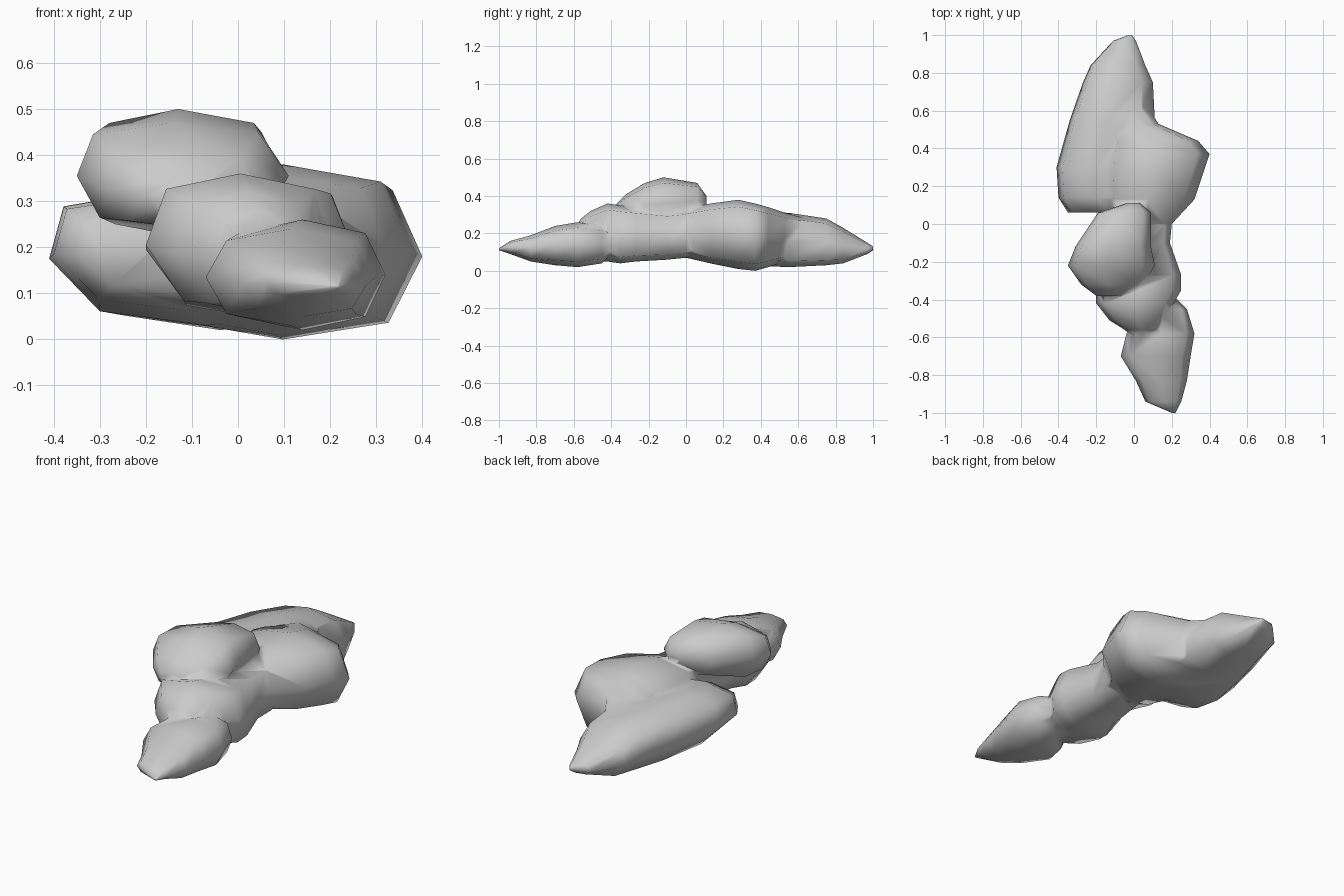
import bpy
import bmesh
from math import cos, sin, tau

if "Cube" in bpy.data.objects:
    bpy.data.objects.remove(bpy.data.objects["Cube"], do_unlink=True)

SIDES = 8

stone = bpy.data.materials.new("stone grey")
stone.use_nodes = True
grey = (0.6, 0.6, 0.6, 1)
stone.diffuse_color = grey
stone.node_tree.nodes["Principled BSDF"].inputs["Base Color"].default_value = grey


def rounded(value, power):
    """Keep the sign while making an oval boxier."""
    return abs(value) ** power * (1 if value >= 0 else -1)


def lobe(name, power, crest, keel, stations):
    """Loft oval rings; each station is y, left, right, bottom, top.
    Crest and keel shift the top and underside sideways."""
    bm = bmesh.new()
    rings = []
    for y, left, right, bottom, top in stations:
        cx, cz = (left + right) / 2, (bottom + top) / 2
        rx, rz = (right - left) / 2, (top - bottom) / 2
        ring = []
        for i in range(SIDES):
            angle = tau * i / SIDES
            across = rounded(cos(angle), power)
            up = rounded(sin(angle), power)
            across += (crest if up > 0 else keel) * up * up
            ring.append(bm.verts.new((cx + rx * across, y, cz + rz * up)))
        rings.append(ring)
    for near, far in zip(rings, rings[1:]):
        for i in range(SIDES):
            j = (i + 1) % SIDES
            bm.faces.new((near[i], near[j], far[j], far[i]))
    bm.faces.new(rings[0])
    bm.faces.new(rings[-1])
    bmesh.ops.recalc_face_normals(bm, faces=bm.faces)
    mesh = bpy.data.meshes.new(name)
    bm.to_mesh(mesh)
    bm.free()
    mesh.materials.append(stone)
    obj = bpy.data.objects.new(name, mesh)
    bpy.context.collection.objects.link(obj)
    return obj


# Middle mass, from the front neck to the waist, undercut on its right
body = lobe("rock_body", .7, 0, .3, [
    (-.62, .02, .1, .1, .2), (-.56, -.05, .14, .06, .28),
    (-.51, -.13, .17, .05, .32), (-.42, -.2, .21, .05, .36),
    (-.35, -.2, .25, .04, .35), (-.27, -.16, .25, .05, .34),
    (-.1, -.12, .19, .06, .32), (0, -.12, .2, .07, .33),
    (.1, -.08, .2, .1, .3)])

# Wide bulge at the back left
shoulder = lobe("shoulder_lobe", .65, -.05, -.1, [
    (-.1, -.06, .16, .1, .29), (0, -.12, .2, .07, .33),
    (.13, -.15, .32, .04, .36), (.28, -.15, .37, .01, .38),
    (.37, -.15, .4, 0, .36), (.44, -.12, .34, .02, .34),
    (.53, -.14, .13, .05, .31), (.64, -.16, .06, .08, .28)])

# Long tapering lobe at the back
back = lobe("back_lobe", .7, -.15, .35, [
    (.06, -.35, .02, .1, .27), (.14, -.4, .06, .06, .31),
    (.3, -.41, .1, .03, .32), (.55, -.34, .11, .02, .31),
    (.75, -.27, .1, .03, .28), (.84, -.23, .06, .04, .23),
    (.97, -.11, .01, .09, .15), (1, -.03, -.01, .11, .13)])

# Pointed lobe at the front
front = lobe("front_lobe", .8, 0, 0, [
    (-1, .2, .22, .11, .12), (-.94, .06, .25, .09, .16),
    (-.83, .01, .28, .05, .19), (-.7, -.07, .3, .03, .24),
    (-.58, -.04, .32, .02, .26), (-.45, .05, .28, .04, .24),
    (-.39, .13, .22, .1, .19)])

# Raised lobe resting on the middle
top = lobe("top_lobe", .7, -.1, 0, [
    (-.38, -.2, -.05, .28, .35), (-.32, -.28, .05, .24, .41),
    (-.22, -.35, .11, .24, .47), (-.12, -.31, .09, .22, .5),
    (.06, -.19, .09, .28, .47), (.11, -.04, .03, .34, .4)])

# Fuse the lobes into one skin so the seams shade softly
for part in (shoulder, back, front, top):
    union = body.modifiers.new("fuse " + part.name, 'BOOLEAN')
    union.operation = 'UNION'
    union.object = part
bpy.context.view_layer.update()
graph = bpy.context.evaluated_depsgraph_get()
body.data = bpy.data.meshes.new_from_object(body.evaluated_get(graph))
body.modifiers.clear()
for part in (shoulder, back, front, top):
    bpy.data.objects.remove(part, do_unlink=True)
for face in body.data.polygons:
    face.use_smooth = True
